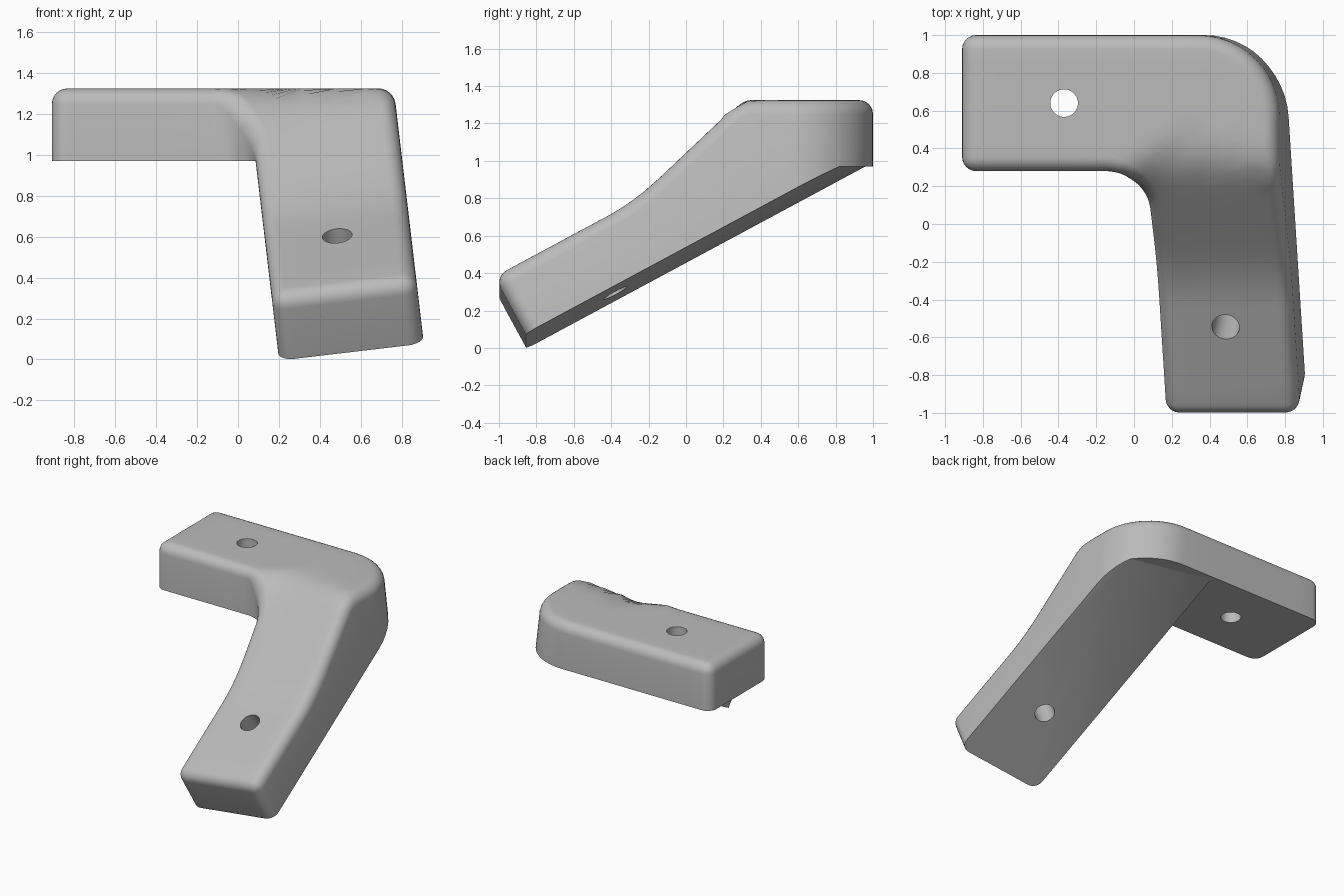
import bpy, bmesh, math
from mathutils import Vector

if "Cube" in bpy.data.objects:
    bpy.data.objects.remove(bpy.data.objects["Cube"])

LEAN, SLOPE = 0.118, 0.545      # sideways lean and fall of the lower arm
FLAT_TOP, FLAT_BOTTOM, DEPTH = 1.325, 0.97, 0.9
HALF_PI = math.pi / 2

grey = bpy.data.materials.new("plain grey")
grey.diffuse_color = (0.5, 0.5, 0.5, 1)
grey.use_nodes = True
grey.node_tree.nodes["Principled BSDF"].inputs["Base Color"].default_value = grey.diffuse_color


def smooth_min(a, b, k):
    h = max(k - abs(a - b), 0) / k
    return min(a, b) - h * h * k / 4


def underside(x, y):
    return SLOPE * (y + 0.85) + LEAN * (x - 0.22)


def top_height(x, y):
    low = underside(x, y) + 0.407
    ramp = 1.175 + 0.96 * (y - 0.13) + LEAN * (max(x, 0.1) - 0.78) + 0.6 * max(0, 0.1 - x)
    return smooth_min(-smooth_min(-low, -ramp, 0.06), FLAT_TOP, 0.05)


def lean_at(X):
    return LEAN * min(max((X + 0.91) / 0.5, 0), 1)


def new_object(name, bm):
    bmesh.ops.recalc_face_normals(bm, faces=bm.faces[:])
    me = bpy.data.meshes.new(name)
    bm.to_mesh(me)
    bm.free()
    ob = bpy.data.objects.new(name, me)
    bpy.context.collection.objects.link(ob)
    me.materials.append(grey)
    return ob


def ruled_prism(name, ring_a, ring_b):
    bm = bmesh.new()
    a = [bm.verts.new(p) for p in ring_a]
    b = [bm.verts.new(p) for p in ring_b]
    n = len(a)
    bm.faces.new(a)
    bm.faces.new(b[::-1])
    for i in range(n):
        bm.faces.new((a[i], b[i], b[(i + 1) % n], a[(i + 1) % n]))
    return new_object(name, bm)


def rod(name, centre, axis, radius):
    bm = bmesh.new()
    bmesh.ops.create_cone(bm, cap_ends=True, segments=40, radius1=radius, radius2=radius, depth=1.6)
    ob = new_object(name, bm)
    ob.rotation_euler = Vector(axis).to_track_quat('Z', 'Y').to_euler()
    ob.location = centre
    return ob


# Plan sections (inner point, outer point, end tilt) from the flat arm to the lower arm
sections = []
for i in range(5):                                  # flat arm
    t = i / 5
    sections.append(((-0.91 + 0.91 * t, 0.28), (-0.91 + 1.398 * t, 1.0), 0))
for i in range(12):                                 # rounded elbow
    a = HALF_PI * (1 - i / 12)
    c, s = math.cos(a), math.sin(a)
    sections.append(((0.2 * c, 0.08 + 0.2 * s), (0.488 + 0.43 * c, 0.57 + 0.43 * s), 0))
for i in list(range(23)) + [25]:                    # lower arm
    t = i / 25
    sections.append(((0.2, 0.08 - 1.105 * t), (0.918, 0.57 - 1.595 * t), t))

# Bracket blank: top grid, bottom grid and walls, with a rounded rim
COLS = 6
bm = bmesh.new()
top, bot = [], []
for (xi, yi), (xo, yo), tilt in sections:
    row_t, row_b = [], []
    for j in range(COLS):
        f = j / (COLS - 1)
        X, y = xi + (xo - xi) * f, yi + (yo - yi) * f
        k, z = lean_at(X), 1.0
        for _ in range(4):
            z = top_height(X - k * z, y)
        row_t.append(bm.verts.new((X - k * z, y, z)))
        zb = z - DEPTH
        row_b.append(bm.verts.new((X - k * zb, y + tilt * SLOPE * DEPTH, zb)))
    top.append(row_t)
    bot.append(row_b)

last = len(sections) - 1
for i in range(last):
    for j in range(COLS - 1):
        for g in (top, bot):
            bm.faces.new((g[i][j], g[i + 1][j], g[i + 1][j + 1], g[i][j + 1]))
loop = [(i, 0) for i in range(last)] + [(last, j) for j in range(COLS - 1)]
loop += [(i, COLS - 1) for i in range(last, 0, -1)] + [(0, j) for j in range(COLS - 1, 0, -1)]
rim = []
for (i, j), (p, q) in zip(loop, loop[1:] + loop[:1]):
    bm.faces.new((top[i][j], top[p][q], bot[p][q], bot[i][j]))
    rim.append(bm.edges.get((top[i][j], top[p][q])))
for i in (0, last):
    for j in (0, COLS - 1):
        rim.append(bm.edges.get((top[i][j], bot[i][j])))
bmesh.ops.recalc_face_normals(bm, faces=bm.faces[:])
bmesh.ops.bevel(bm, geom=rim, offset=0.075, segments=6, profile=0.5,
                affect='EDGES', clamp_overlap=False)
bracket = new_object("angled_bracket", bm)

# Cutter that clears the space under the flat arm
wall = 0.2005
side = [(-2, -1.5), (wall + LEAN * 1.5, -1.5), (wall - LEAN * FLAT_BOTTOM, FLAT_BOTTOM), (-2, FLAT_BOTTOM)]
cutters = [ruled_prism("flat_arm_cutter", [(x, -2, z) for x, z in side], [(x, 2, z) for x, z in side])]


# Cutter that trims the sloping underside
def under_ring(x):
    z = FLAT_BOTTOM - 0.0005
    yc = (z - LEAN * (x - 0.22)) / SLOPE - 0.85
    return [(x, -2, -3), (x, -2, underside(x, -2)), (x, yc, z), (x, 2, z), (x, 2, -3)]


cutters.append(ruled_prism("slope_cutter", under_ring(0.0), under_ring(1.5)))

# Screw holes
cutters.append(rod("flat_hole_cutter", (-0.37, 0.64, 1.1), (0, 0, 1), 0.073))
hole_x, hole_y = 0.485, -0.545
cutters.append(rod("slope_hole_cutter", (hole_x, hole_y, top_height(hole_x, hole_y)),
                   (-LEAN, -SLOPE, 1), 0.073))

bpy.context.view_layer.objects.active = bracket
bracket.select_set(True)
for c in cutters:
    c.hide_render = True
    m = bracket.modifiers.new(c.name, 'BOOLEAN')
    m.operation, m.solver, m.object = 'DIFFERENCE', 'EXACT', c
    bpy.ops.object.modifier_apply(modifier=m.name)
for c in cutters:
    bpy.data.objects.remove(c)

bpy.ops.object.shade_smooth_by_angle(angle=math.radians(30))
